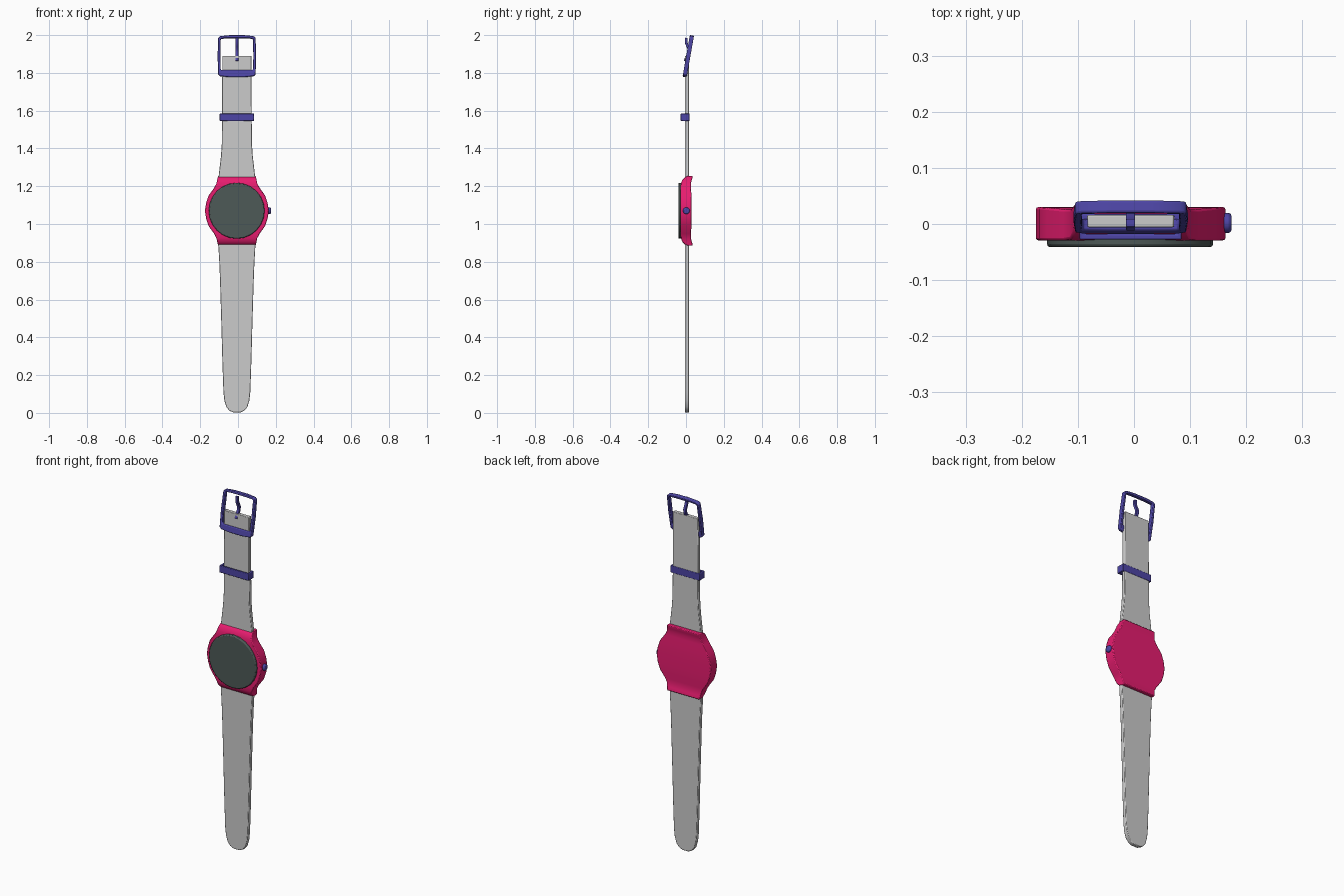
import bpy, bmesh, math
from mathutils import Matrix

if "Cube" in bpy.data.objects:
    bpy.data.objects.remove(bpy.data.objects["Cube"])

CX, CZ = -0.006, 1.07      # centre line and dial height


def material(name, rgb):
    m = bpy.data.materials.new(name)
    m.diffuse_color = (*rgb, 1)
    m.use_nodes = True
    m.node_tree.nodes["Principled BSDF"].inputs["Base Color"].default_value = m.diffuse_color
    return m


PINK = material("pink", (0.80, 0.012, 0.16))
BLUE = material("violet", (0.075, 0.06, 0.38))
DARK = material("dark_glass", (0.075, 0.10, 0.095))


def finish(name, bm, mat=None, bevel=0, segs=2, angle=35):
    bmesh.ops.recalc_face_normals(bm, faces=bm.faces)
    me = bpy.data.meshes.new(name)
    bm.to_mesh(me)
    bm.free()
    ob = bpy.data.objects.new(name, me)
    bpy.context.collection.objects.link(ob)
    if mat:
        me.materials.append(mat)
    if bevel:
        b = ob.modifiers.new("bevel", 'BEVEL')
        b.width, b.segments = bevel, segs
        b.limit_method, b.angle_limit = 'ANGLE', math.radians(40)
    bpy.ops.object.select_all(action='DESELECT')
    ob.select_set(True)
    bpy.context.view_layer.objects.active = ob
    bpy.ops.object.shade_smooth_by_angle(angle=math.radians(angle))
    return ob


def mirrored(half):
    """Closed outline from (half width, height) points."""
    return [(CX + w, z) for w, z in half] + [(CX - w, z) for w, z in reversed(half)]


def prism(outline, y0, y1):
    bm = bmesh.new()
    a = [bm.verts.new((x, y0, z)) for x, z in outline]
    b = [bm.verts.new((x, y1, z)) for x, z in outline]
    bm.faces.new(a)
    bm.faces.new(b)
    for i in range(len(a)):
        j = (i + 1) % len(a)
        bm.faces.new((a[i], a[j], b[j], b[i]))
    return bm


def frame(outer, inner, y0, y1):
    """Closed frame between two outlines with equal point counts."""
    bm = bmesh.new()
    loops = [[bm.verts.new((x, y, z)) for x, z in o]
             for o, y in ((outer, y0), (inner, y0), (inner, y1), (outer, y1))]
    n = len(outer)
    for k in range(4):
        p, q = loops[k], loops[(k + 1) % 4]
        for i in range(n):
            j = (i + 1) % n
            bm.faces.new((p[i], p[j], q[j], q[i]))
    return bm


def disc(radius, depth, sides, axis, loc):
    bm = bmesh.new()
    bmesh.ops.create_cone(bm, cap_ends=True, segments=sides, radius1=radius,
                          radius2=radius, depth=depth,
                          matrix=Matrix.Translation(loc) @ Matrix.Rotation(math.pi / 2, 4, axis))
    return bm


# Straps
lower = [(0.018, 0.002), (0.04, 0.012), (0.056, 0.032), (0.066, 0.065), (0.071, 0.11),
         (0.076, 0.25), (0.083, 0.5), (0.089, 0.7), (0.093, 0.8), (0.099, 0.9)]
upper = [(0.098, 1.24), (0.091, 1.30), (0.084, 1.36), (0.08, 1.42), (0.078, 1.6), (0.077, 1.89)]
finish("lower_strap", prism(mirrored(lower), -0.006, 0.016), bevel=0.003)
finish("upper_strap", prism(mirrored(upper), -0.006, 0.016), bevel=0.003)

# Case: lofted box sections (offset from centre, half width, front y, back y)
half = [(0.0, 0.169, -0.029, 0.03), (0.04, 0.163, -0.029, 0.03), (0.08, 0.150, -0.029, 0.029),
        (0.122, 0.120, -0.029, 0.026), (0.145, 0.108, -0.027, 0.026),
        (0.165, 0.104, -0.019, 0.031), (0.178, 0.101, -0.006, 0.035), (0.185, 0.100, 0.010, 0.035)]
stations = [(-d, w, f, b) for d, w, f, b in reversed(half[1:])] + half
bm = bmesh.new()
rings = [[bm.verts.new((CX + sx * w, y, CZ + d)) for sx, y in ((-1, f), (1, f), (1, b), (-1, b))]
         for d, w, f, b in stations]
for p, q in zip(rings, rings[1:]):
    for i in range(4):
        j = (i + 1) % 4
        bm.faces.new((p[i], p[j], q[j], q[i]))
bm.faces.new(rings[0])
bm.faces.new(rings[-1])
finish("case", bm, PINK, bevel=0.004)

# Dial glass and crown
finish("dial_glass", disc(0.148, 0.026, 24, 'X', (CX - 0.001, -0.028, CZ)), DARK, bevel=0.005)
finish("crown", disc(0.018, 0.03, 16, 'Y', (0.159, 0.002, CZ)), BLUE, bevel=0.006)

# Strap keeper: a loop around the strap, built flat then turned upright
def rect(hx, y0, y1):
    return [(CX - hx, y0), (CX + hx, y0), (CX + hx, y1), (CX - hx, y1)]


bm = frame(rect(0.091, -0.018, 0.028), rect(0.081, -0.008, 0.018), -0.02, 0.02)
bmesh.ops.transform(bm, verts=bm.verts,
                    matrix=Matrix.Translation((0, 0, 1.565)) @ Matrix.Rotation(-math.pi / 2, 4, 'X')
                    @ Matrix.Scale(-1, 4, (0, 0, 1)))
finish("strap_keeper", bm, BLUE, bevel=0.003)

# Buckle frame: tilted back at the top
outer = mirrored([(0.04, -0.112), (0.088, -0.107), (0.099, -0.098), (0.102, 0.0),
                  (0.099, 0.098), (0.088, 0.107), (0.04, 0.112)])
inner = mirrored([(0.04, -0.076), (0.08, -0.076), (0.086, -0.072), (0.087, 0.0),
                  (0.086, 0.091), (0.08, 0.095), (0.04, 0.097)])
bm = frame(outer, inner, -0.011, 0.011)
bmesh.ops.transform(bm, verts=bm.verts,
                    matrix=Matrix.Translation((0, 0.012, 1.888)) @ Matrix.Rotation(math.radians(-10), 4, 'X'))
finish("buckle_frame", bm, BLUE, bevel=0.004)

# Buckle tongue: S-shaped bar, path in (y, z)
path = [(-0.006, 1.862), (0.004, 1.885), (0.015, 1.905), (0.017, 1.922),
        (0.008, 1.942), (0.001, 1.96), (0.002, 1.986)]
bm = bmesh.new()
rings = []
for i, (y, z) in enumerate(path):
    (ya, za), (yb, zb) = path[max(i - 1, 0)], path[min(i + 1, len(path) - 1)]
    l = math.hypot(yb - ya, zb - za)
    ny, nz = (zb - za) / l * 0.007, -(yb - ya) / l * 0.007
    rings.append([bm.verts.new((CX + sx * 0.008, y + s * ny, z + s * nz))
                  for sx, s in ((-1, -1), (1, -1), (1, 1), (-1, 1))])
for p, q in zip(rings, rings[1:]):
    for i in range(4):
        j = (i + 1) % 4
        bm.faces.new((p[i], p[j], q[j], q[i]))
bm.faces.new(rings[0])
bm.faces.new(rings[-1])
finish("buckle_tongue", bm, BLUE, bevel=0.002, angle=50)
